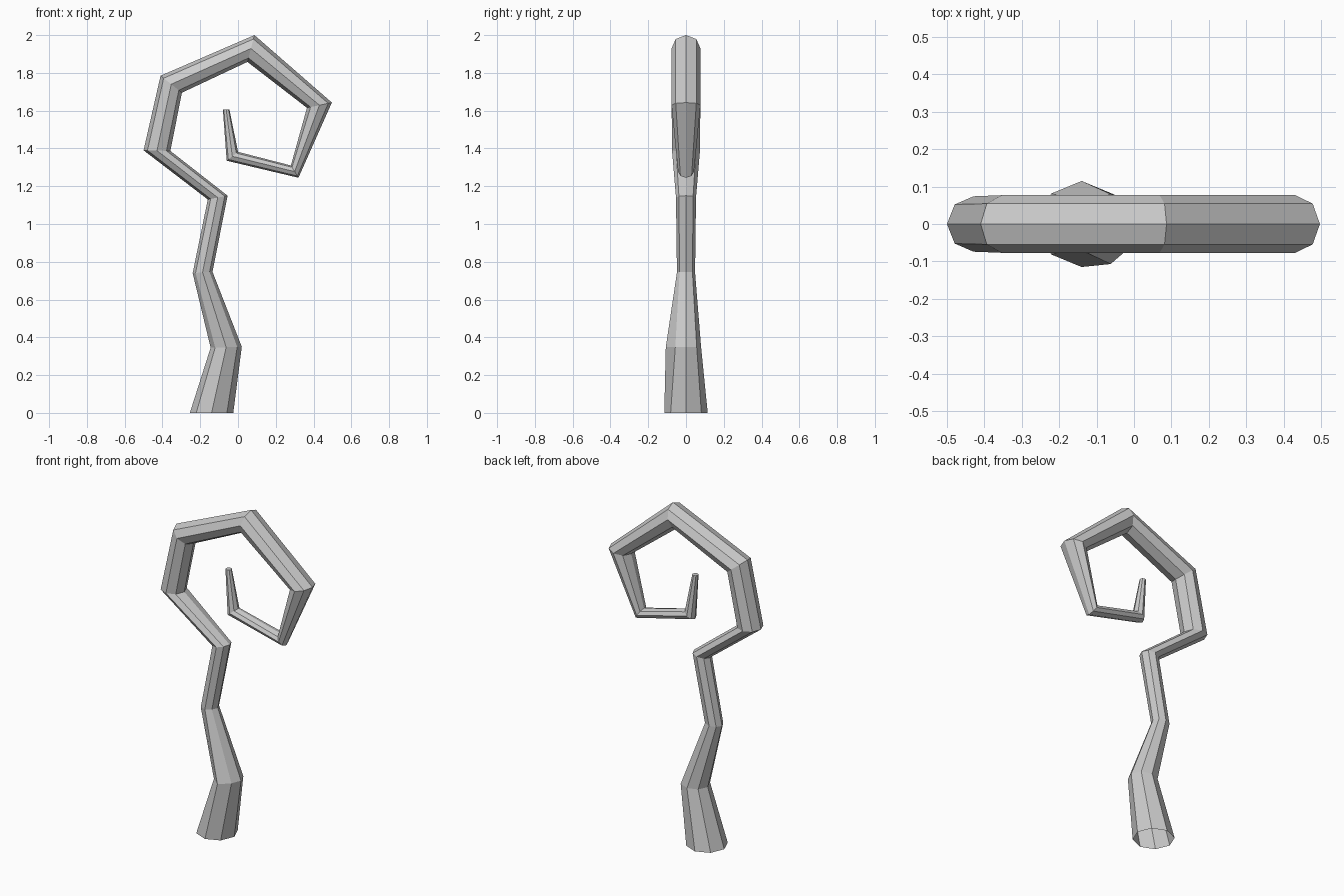
import bpy, bmesh
from math import cos, sin, pi
from mathutils import Vector

if "Cube" in bpy.data.objects:
    bpy.data.objects.remove(bpy.data.objects["Cube"])

SIDES = 8
# Joint rings of the bent staff: outer (x, z), inner (x, z), half depth in y
JOINTS = [
    ((-0.255, 0.0), (-0.025, 0.0), 0.115),
    ((-0.145, 0.345), (0.02, 0.35), 0.08),
    ((-0.24, 0.74), (-0.135, 0.747), 0.048),
    ((-0.16, 1.13), (-0.055, 1.15), 0.053),
    ((-0.50, 1.39), (-0.358, 1.387), 0.074),
    ((-0.41, 1.785), (-0.297, 1.695), 0.077),
    ((0.087, 2.0), (0.05, 1.858), 0.077),
    ((0.497, 1.643), (0.365, 1.615), 0.077),
    ((0.32, 1.245), (0.28, 1.31), 0.042),
    ((-0.06, 1.335), (0.0, 1.382), 0.036),
    ((-0.08, 1.605), (-0.045, 1.605), 0.018),
]

bm = bmesh.new()


def add_ring(outer, inner, depth):
    """Octagon spanning outer to inner, with a corner on each axis."""
    o, i = Vector((outer[0], 0, outer[1])), Vector((inner[0], 0, inner[1]))
    centre, axis = (o + i) / 2, (o - i) / 2
    return [bm.verts.new(centre + axis * cos(a) + Vector((0, depth * sin(a), 0)))
            for a in (2 * pi * k / SIDES for k in range(SIDES))]


rings = [add_ring(*j) for j in JOINTS]

# Knobbly front corner on the second joint
rings[1][6].co.y = -0.107

# Side walls, open at the foot
for a, b in zip(rings, rings[1:]):
    for k in range(SIDES):
        n = (k + 1) % SIDES
        bm.faces.new((a[k], a[n], b[n], b[k]))

# Closed tip
bm.faces.new(rings[-1])
bmesh.ops.recalc_face_normals(bm, faces=bm.faces)

mesh = bpy.data.meshes.new("curled_staff")
bm.to_mesh(mesh)
bm.free()
bpy.context.collection.objects.link(bpy.data.objects.new("curled_staff", mesh))
